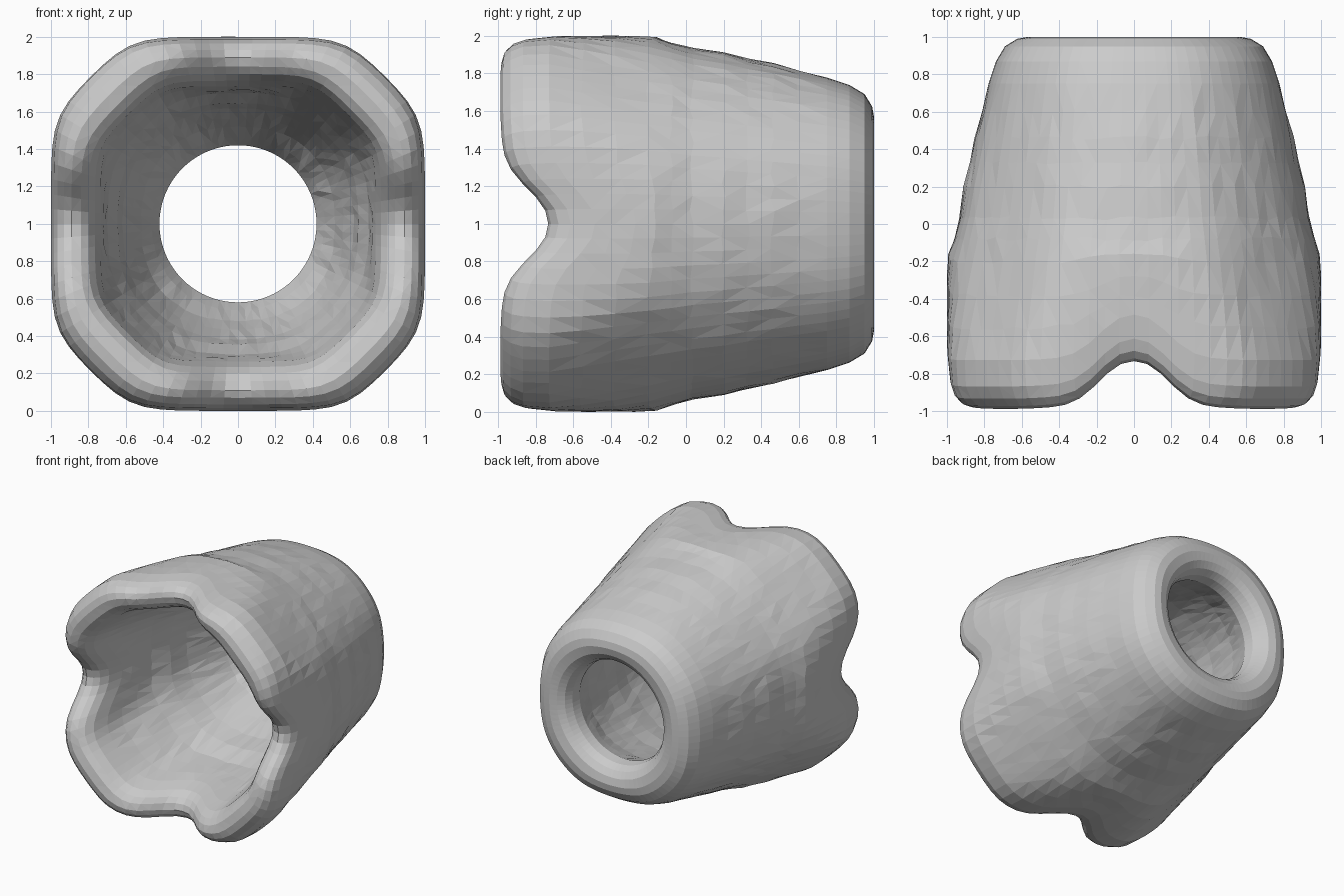
import bpy, bmesh, math, random

if "Cube" in bpy.data.objects:
    bpy.data.objects.remove(bpy.data.objects["Cube"])

random.seed(4)
SEGMENTS = 80

# Closed wall section: (y, half width, half width across the diagonal)
SECTION = [
    # outer wall, front to back
    (-0.98, 0.89, 0.975), (-0.965, 0.93, 1.03), (-0.925, 0.965, 1.075),
    (-0.86, 0.985, 1.11), (-0.72, 1.0, 1.115), (-0.55, 1.0, 1.075),
    (-0.38, 1.0, 1.035), (-0.2, 0.995, 0.995), (-0.08, 0.965, 0.97),
    (0.03, 0.937, 0.945), (0.2, 0.915, 0.915), (0.33, 0.88, 0.888),
    (0.46, 0.855, 0.862), (0.6, 0.815, 0.835), (0.75, 0.778, 0.805),
    (0.87, 0.738, 0.77), (0.95, 0.69, 0.72), (0.99, 0.625, 0.65),
    # back lip and hole
    (1.0, 0.57, 0.585), (0.985, 0.51, 0.51), (0.95, 0.46, 0.46),
    (0.89, 0.43, 0.43), (0.81, 0.42, 0.42),
    # inner wall, back to front
    (0.7, 0.465, 0.47), (0.55, 0.52, 0.545), (0.38, 0.565, 0.595),
    (0.2, 0.62, 0.64), (0.02, 0.645, 0.675), (-0.18, 0.70, 0.72),
    (-0.38, 0.71, 0.755), (-0.55, 0.72, 0.79), (-0.72, 0.735, 0.81),
    (-0.86, 0.765, 0.83), (-0.93, 0.80, 0.86), (-0.965, 0.84, 0.905),
]


def radius(angle, half, diagonal, y):
    """Soft octagon at the front that rounds off towards the back."""
    c, s = abs(math.cos(angle)), abs(math.sin(angle))
    d = (c + s) / math.sqrt(2)
    p = 18
    octagon = ((c / half) ** p + (s / half) ** p + (d / diagonal) ** p) ** (-1 / p)
    roundness = min(0.8, max(0, (y + 0.5) / 0.8))
    if half < 0.6:
        roundness = max(roundness, min(1, (0.7 - half) / 0.2))
    circle = half + (diagonal - half) * (1 - math.cos(4 * angle)) / 2
    return octagon * (1 - roundness) + circle * roundness


def notch(x, z, y):
    """Push the front edge back at the middle of each of the four sides."""
    t = min(abs(x), abs(z))
    fade = min(1, max(0, (-0.1 - y) / 0.65))
    bulge = 0.025 * max(0, 1 - t / 0.6) - 0.008
    return (0.23 * math.exp(-0.69 * (t / 0.2) ** 2.4) + bulge) * fade


bm = bmesh.new()
rings = []
for y, half, diagonal in SECTION:
    ring = []
    # slight unevenness on the plain walls only
    rough = 0.006 if -0.6 < y < 0.72 else 0.0
    for i in range(SEGMENTS):
        a = 2 * math.pi * i / SEGMENTS
        r = radius(a, half, diagonal, y) - rough * random.uniform(-0.2, 0.8)
        x, z = r * math.cos(a), r * math.sin(a)
        shift = rough * random.uniform(-2, 2)
        ring.append(bm.verts.new((x, y + notch(x, z, y) + shift, z + 1)))
    rings.append(ring)

# Skin neighbouring rings; the last ring joins the first
for k, ring in enumerate(rings):
    following = rings[(k + 1) % len(rings)]
    for i in range(SEGMENTS):
        j = (i + 1) % SEGMENTS
        bm.faces.new((ring[i], following[i], following[j], ring[j]))
bmesh.ops.recalc_face_normals(bm, faces=bm.faces)
bmesh.ops.triangulate(bm, faces=bm.faces)

mesh = bpy.data.meshes.new("notched_sleeve")
bm.to_mesh(mesh)
bm.free()

grey = bpy.data.materials.new("light grey")
grey.diffuse_color = (0.6, 0.6, 0.6, 1)
grey.use_nodes = True
grey.node_tree.nodes["Principled BSDF"].inputs["Base Color"].default_value = grey.diffuse_color
mesh.materials.append(grey)
sleeve = bpy.data.objects.new("notched_sleeve", mesh)
bpy.context.collection.objects.link(sleeve)
